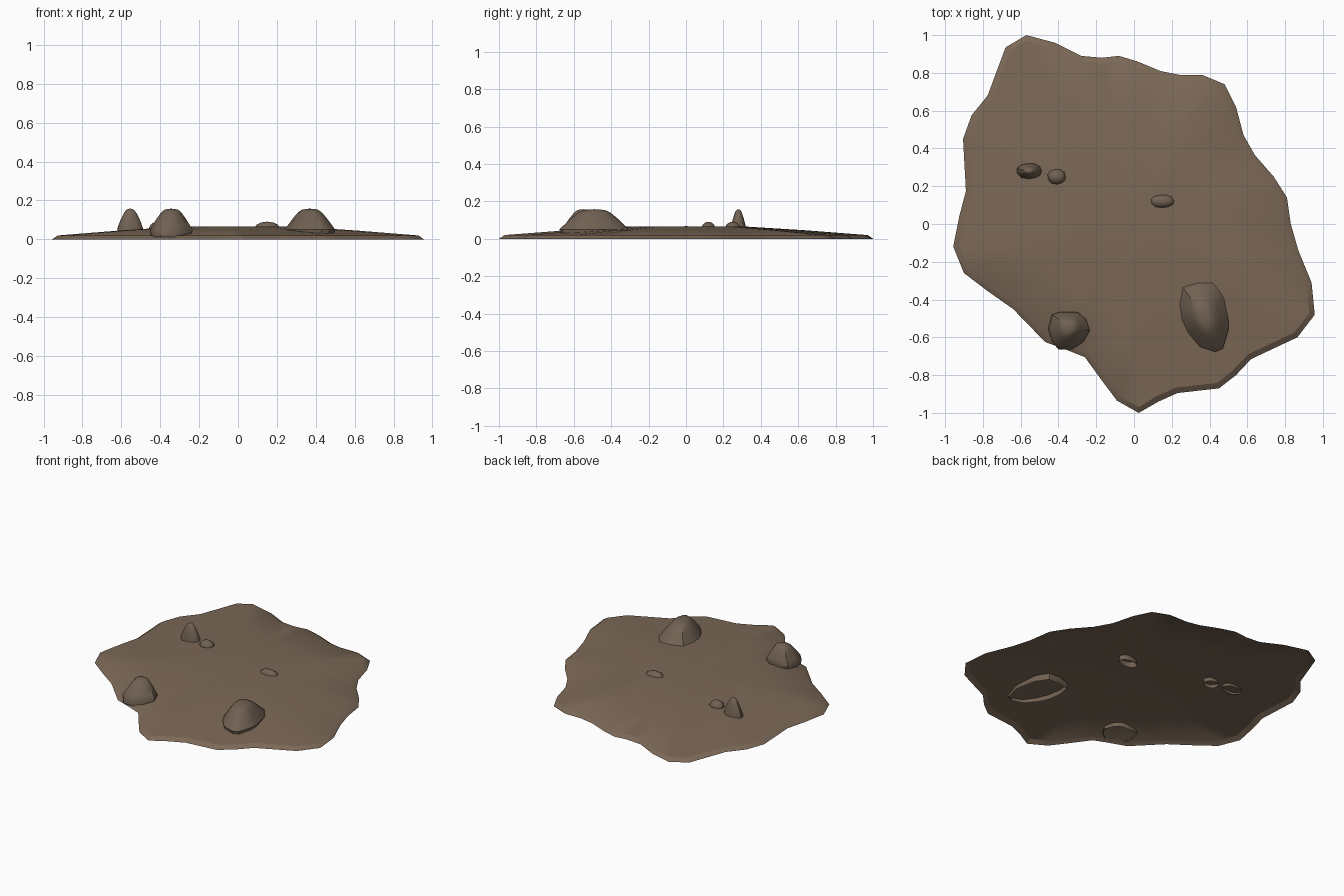
import bpy, bmesh
from mathutils import Vector

if "Cube" in bpy.data.objects:
    bpy.data.objects.remove(bpy.data.objects["Cube"])


def material(name, col):
    m = bpy.data.materials.new(name)
    m.diffuse_color = (*col, 1)
    m.use_nodes = True
    m.node_tree.nodes["Principled BSDF"].inputs["Base Color"].default_value = m.diffuse_color
    return m


mud = material("mud", (0.20, 0.14, 0.095))
stone = material("stone", (0.165, 0.12, 0.085))


def loft(name, rings, mat, angle, apex=None):
    """Skin stacked closed rings, close the top, leave the underside open."""
    bm = bmesh.new()
    loops = [[bm.verts.new(p) for p in r] for r in rings]
    n = len(rings[0])
    for a, b in zip(loops, loops[1:]):
        for i in range(n):
            j = (i + 1) % n
            bm.faces.new((a[i], a[j], b[j], b[i]))
    tip = bm.verts.new(apex)
    for i in range(n):
        bm.faces.new((loops[-1][i], loops[-1][(i + 1) % n], tip))
    me = bpy.data.meshes.new(name)
    bm.to_mesh(me)
    bm.free()
    ob = bpy.data.objects.new(name, me)
    bpy.context.collection.objects.link(ob)
    me.materials.append(mat)
    bpy.ops.object.select_all(action='DESELECT')
    ob.select_set(True)
    bpy.context.view_layer.objects.active = ob
    bpy.ops.object.shade_smooth_by_angle(angle=angle)
    return ob


# Ground patch: irregular outline (counter-clockwise after reversing)
outline = [(-.57, 1), (-.42, .96), (-.28, .89), (-.17, .88), (-.08, .89), (.02, .86),
           (.14, .81), (.24, .79), (.36, .79), (.48, .74), (.54, .62), (.58, .47),
           (.64, .365), (.74, .25), (.81, .14), (.83, 0), (.87, -.14), (.94, -.31),
           (.957, -.48), (.865, -.60), (.62, -.715), (.54, -.80), (.45, -.87),
           (.23, -.895), (.13, -.94), (.025, -1), (-.09, -.935), (-.18, -.815),
           (-.26, -.705), (-.36, -.665), (-.47, -.625), (-.64, -.45), (-.775, -.355),
           (-.90, -.26), (-.957, -.12), (-.925, .04), (-.89, .175), (-.905, .45),
           (-.86, .575), (-.775, .68), (-.68, .935)]
pts = [Vector(p) for p in reversed(outline)]


def inset(loop, d):
    out = []
    for i, p in enumerate(loop):
        t = (loop[(i + 1) % len(loop)] - loop[i - 1]).normalized()
        out.append(p + Vector((-t.y, t.x)) * d)
    return out


rim = inset(pts, 0.03)
rings = [[(p.x, p.y, 0) for p in pts]]
for s, z in ((1, .02), (.65, .046), (.32, .066)):
    rings.append([(p.x * s, p.y * s, z) for p in rim])
loft("ground_patch", rings, mud, 0.5, (0, 0, .067))


# Stones: footprint outline lofted upward through a (height, scale) profile
def rock(name, centre, foot, profile, lean=(0, 0)):
    c = Vector(centre)
    top = profile[-1][0]
    z0 = profile[0][0]
    rs = []
    for z, s in profile:
        k = (z - z0) / (top - z0)
        rs.append([(c.x + x * s + lean[0] * k, c.y + y * s + lean[1] * k, z)
                   for x, y in foot])
    loft(name, rs, stone, 0.7, (c.x + lean[0], c.y + lean[1], top + .002))


def oval(rx, ry):
    unit = [(1, 0), (.85, .6), (.45, .95), (-.1, 1), (-.65, .8), (-.98, .35),
            (-.95, -.3), (-.6, -.85), (0, -1), (.55, -.85), (.9, -.5)]
    return [(x * rx, y * ry) for x, y in unit]


dome = [(.012, .95), (.05, 1), (.075, .86), (.11, .66), (.14, .46), (.152, .32), (.156, .18)]
rock("large_stone", (.37, -.49),
     [(.13, -.02), (.105, .10), (.05, .18), (-.03, .185), (-.115, .16), (-.13, .07),
      (-.115, -.02), (-.08, -.09), (-.02, -.16), (.06, -.187), (.10, -.17), (.13, -.07)],
     dome)
rock("edge_stone", (-.35, -.57),
     [(.115, 0), (.095, .06), (.05, .098), (-.04, .10), (-.085, .085), (-.105, .01),
      (-.085, -.06), (-.05, -.10), (.02, -.10), (.08, -.06)],
     dome, (.005, .02))
rock("tall_stone", (-.555, .28), oval(.068, .042),
     [(.03, 1), (.06, .96), (.10, .74), (.135, .48), (.15, .32), (.156, .18)])
low = [(.03, 1), (.06, 1), (.075, .85), (.085, .55), (.089, .3)]
rock("small_stone", (-.41, .25), oval(.048, .04), low)
rock("pebble", (.15, .12), oval(.065, .036), low)
